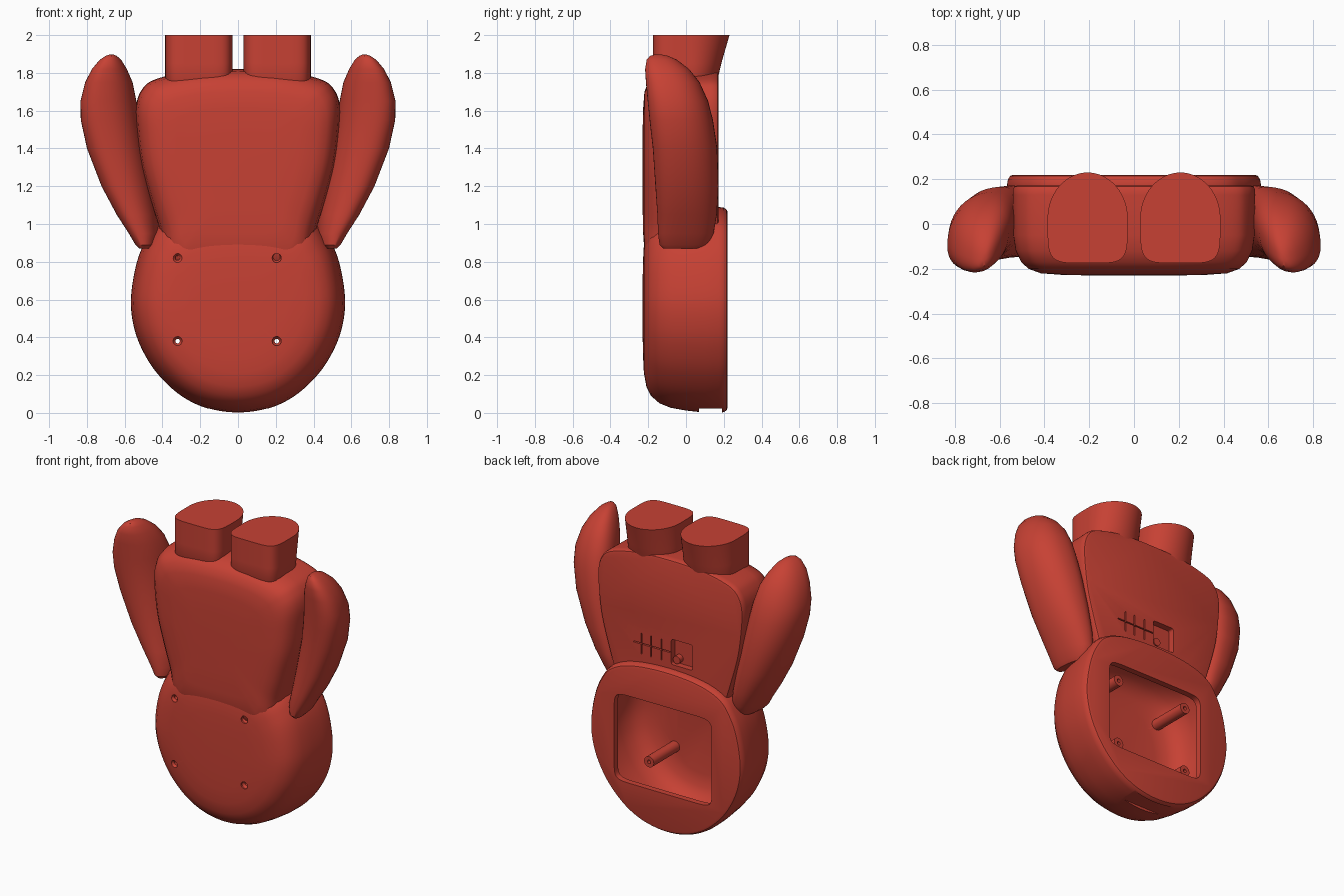
import bpy, bmesh, math
from mathutils import Vector

cube = bpy.data.objects.get("Cube")
if cube:
    bpy.data.objects.remove(cube, do_unlink=True)

red = bpy.data.materials.new("brick red")
red.use_nodes = True
colour = (0.57, 0.053, 0.034, 1)
red.diffuse_color = colour
red.node_tree.nodes["Principled BSDF"].inputs["Base Color"].default_value = colour


def spline(points, steps=6):
    """Closed smooth curve through 2D points."""
    pts = [Vector(p) for p in points]
    n, out = len(pts), []
    for i in range(n):
        a, b, c, d = (pts[(i + k) % n] for k in (-1, 0, 1, 2))
        for j in range(steps):
            t = j / steps
            out.append(0.5 * (2 * b + (c - a) * t + (2 * a - 5 * b + 4 * c - d) * t ** 2
                              + (3 * b - a - 3 * c + d) * t ** 3))
    return out


def symmetric(half):
    """Outline from its right half; first and last points lie on the axis."""
    return spline(half + [(-x, z) for x, z in reversed(half[1:-1])])


def superellipse(cx, cy, rx, ry, power, n=48):
    out = []
    for i in range(n):
        a = 2 * math.pi * i / n
        c, s = math.cos(a), math.sin(a)
        out.append((cx + rx * math.copysign(abs(c) ** (2 / power), c),
                    cy + ry * math.copysign(abs(s) ** (2 / power), s)))
    return out


def loft(name, rings):
    bm = bmesh.new()
    rows = [[bm.verts.new(p) for p in ring] for ring in rings]
    for lo, hi in zip(rows, rows[1:]):
        for i in range(len(lo)):
            j = (i + 1) % len(lo)
            bm.faces.new((lo[i], lo[j], hi[j], hi[i]))
    bm.faces.new(rows[0])
    bm.faces.new(rows[-1])
    bmesh.ops.recalc_face_normals(bm, faces=bm.faces)
    mesh = bpy.data.meshes.new(name)
    bm.to_mesh(mesh)
    bm.free()
    mesh.materials.append(red)
    obj = bpy.data.objects.new(name, mesh)
    bpy.context.collection.objects.link(obj)
    return obj


def domed(name, outline, centre, layers):
    """Stack scaled copies of an x-z outline along y."""
    return loft(name, [[(x * s, y, centre + (z - centre) * s) for x, z in outline]
                       for y, s in layers])


def rod(name, x, z, stations):
    """Round part along y from (y, radius) stations."""
    return loft(name, [[(px, y, pz) for px, pz in superellipse(x, z, r, r, 2, 24)]
                       for y, r in stations])


def block(name, x0, x1, z0, z1, y0, y1, power=12):
    ring = superellipse((x0 + x1) / 2, (z0 + z1) / 2, (x1 - x0) / 2, (z1 - z0) / 2, power)
    return loft(name, [[(x, y, z) for x, z in ring] for y in (y0, y1)])


def activate(obj):
    bpy.ops.object.select_all(action='DESELECT')
    obj.select_set(True)
    bpy.context.view_layer.objects.active = obj


def cut(obj, cutters):
    activate(obj)
    for cutter in cutters:
        mod = obj.modifiers.new("cut", 'BOOLEAN')
        mod.operation, mod.solver, mod.object = 'DIFFERENCE', 'EXACT', cutter
        bpy.ops.object.modifier_apply(modifier=mod.name)


# Head shell outline and body
head_outline = symmetric([(0, 0), (0.16, 0.023), (0.3, 0.09), (0.42, 0.2), (0.5, 0.32),
                          (0.55, 0.45), (0.567, 0.6), (0.54, 0.78), (0.49, 0.91),
                          (0.41, 1.01), (0.25, 1.07), (0, 1.09)])
head = domed("head", head_outline, 0.56,
             [(0.22, 0.95), (0.215, 0.975), (0.2, 0.993), (0.175, 1), (0.1, 0.997),
              (0, 0.978), (-0.08, 0.952), (-0.14, 0.91), (-0.185, 0.84), (-0.21, 0.75),
              (-0.223, 0.62), (-0.228, 0.45), (-0.23, 0.2)])

# Torso
torso_outline = symmetric([(0, 0.72), (0.3, 0.73), (0.38, 0.8), (0.41, 0.95), (0.455, 1.1),
                           (0.51, 1.3), (0.535, 1.48), (0.54, 1.62), (0.51, 1.71),
                           (0.44, 1.765), (0.25, 1.808), (0, 1.82)])
torso = domed("torso", torso_outline, 1.3,
              [(0.172, 0.965), (0.168, 0.985), (0.155, 0.998), (0.13, 1), (-0.05, 0.995),
               (-0.12, 0.975), (-0.17, 0.93), (-0.2, 0.87), (-0.22, 0.77),
               (-0.227, 0.6), (-0.23, 0.35)])

# Hollow inside the head, rear window and cable notch
cavity = domed("cavity_cutter", head_outline, 0.56,
               [(0.18, 0.88), (0, 0.88), (-0.08, 0.85), (-0.13, 0.79),
                (-0.16, 0.7), (-0.175, 0.55)])
window = block("window_cutter", -0.345, 0.38, 0.265, 0.85, 0.1, 0.3)
notch = block("notch_cutter", -0.25, 0.25, -0.1, 0.022, 0.07, 0.19)

# Screw posts with through holes
spots = [(x, z) for x in (-0.32, 0.205) for z in (0.38, 0.82)]
holes = [rod("hole_cutter", x, z, [(-0.3, 0.024), (-0.215, 0.024), (-0.2, 0.012), (0.3, 0.012)])
         for x, z in spots]
posts = [rod("screw_post", x, z, [(-0.19, 0.036), (0.1, 0.036)]) for x, z in spots]

# Sensor pocket and branching wire channels on the torso's back
pocket = block("pocket_cutter", -0.17, -0.01, 1.12, 1.29, 0.13, 0.3)
channels = [block("channel_cutter", -0.01, 0.27, 1.196, 1.204, 0.155, 0.3)]
channels += [block("channel_cutter", x - 0.004, x + 0.004, 1.13, 1.27, 0.155, 0.3)
             for x in (0.06, 0.14, 0.21)]
pin = rod("pocket_pin", -0.045, 1.155, [(0.11, 0.026), (0.165, 0.026)])

cut(head, [cavity, window, notch] + holes)
cut(torso, [cavity, pocket] + channels)
for post, hole in zip(posts, holes):
    cut(post, [hole])
for cutter in [cavity, window, notch, pocket] + holes + channels:
    bpy.data.objects.remove(cutter, do_unlink=True)

# Legs: flat front with rounded corners, rounded back that flares to the top
legs, arms = [], []


def leg_ring(side, z, back, shrink):
    ring = []
    for x, y in superellipse(0, 0, 1, 1, 2, 64):
        if y < 0:
            x, y = (math.copysign(abs(v) ** 0.4, v) for v in (x, y))
            y *= 0.2
        else:
            y *= back
        ring.append((side * 0.207 + x * 0.179 * shrink, 0.025 + y * shrink, z))
    return ring


# Arms: z, inner x, outer x, front y, back y
arm_sections = [(0.87, 0.455, 0.52, -0.12, 0.09), (0.89, 0.43, 0.54, -0.14, 0.12),
                (0.95, 0.415, 0.575, -0.147, 0.145), (1.05, 0.43, 0.64, -0.15, 0.162),
                (1.2, 0.46, 0.72, -0.16, 0.17), (1.4, 0.5, 0.797, -0.173, 0.163),
                (1.55, 0.525, 0.83, -0.19, 0.14), (1.65, 0.54, 0.832, -0.2, 0.115),
                (1.75, 0.56, 0.807, -0.21, 0.07), (1.82, 0.59, 0.772, -0.215, 0.015),
                (1.87, 0.62, 0.73, -0.207, -0.05), (1.89, 0.643, 0.7, -0.19, -0.095),
                (1.897, 0.66, 0.68, -0.165, -0.13)]

for side, label in ((1, "left"), (-1, "right")):
    legs.append(loft(label + "_leg", [leg_ring(side, z, b, s) for z, b, s in (
        (1.735, 0.14, 0.88), (1.745, 0.14, 0.96), (1.765, 0.142, 1),
        (1.85, 0.162, 1), (2.0, 0.205, 1))]))
    rings = []
    for z, x0, x1, y0, y1 in arm_sections:
        cx, cy = (x0 + x1) / 2, (y0 + y1) / 2
        section = superellipse(cx, cy, (x1 - x0) / 2, (y1 - y0) / 2, 2.3, 40)
        rings.append([(side * (x - 0.12 * (y - cy)), y - 0.15 * (x - cx), z)
                      for x, y in section])
    arms.append(loft(label + "_arm", rings))

for obj in [head, torso, pin] + posts + legs + arms:
    activate(obj)
    bpy.ops.object.shade_smooth_by_angle(angle=math.radians(35))
